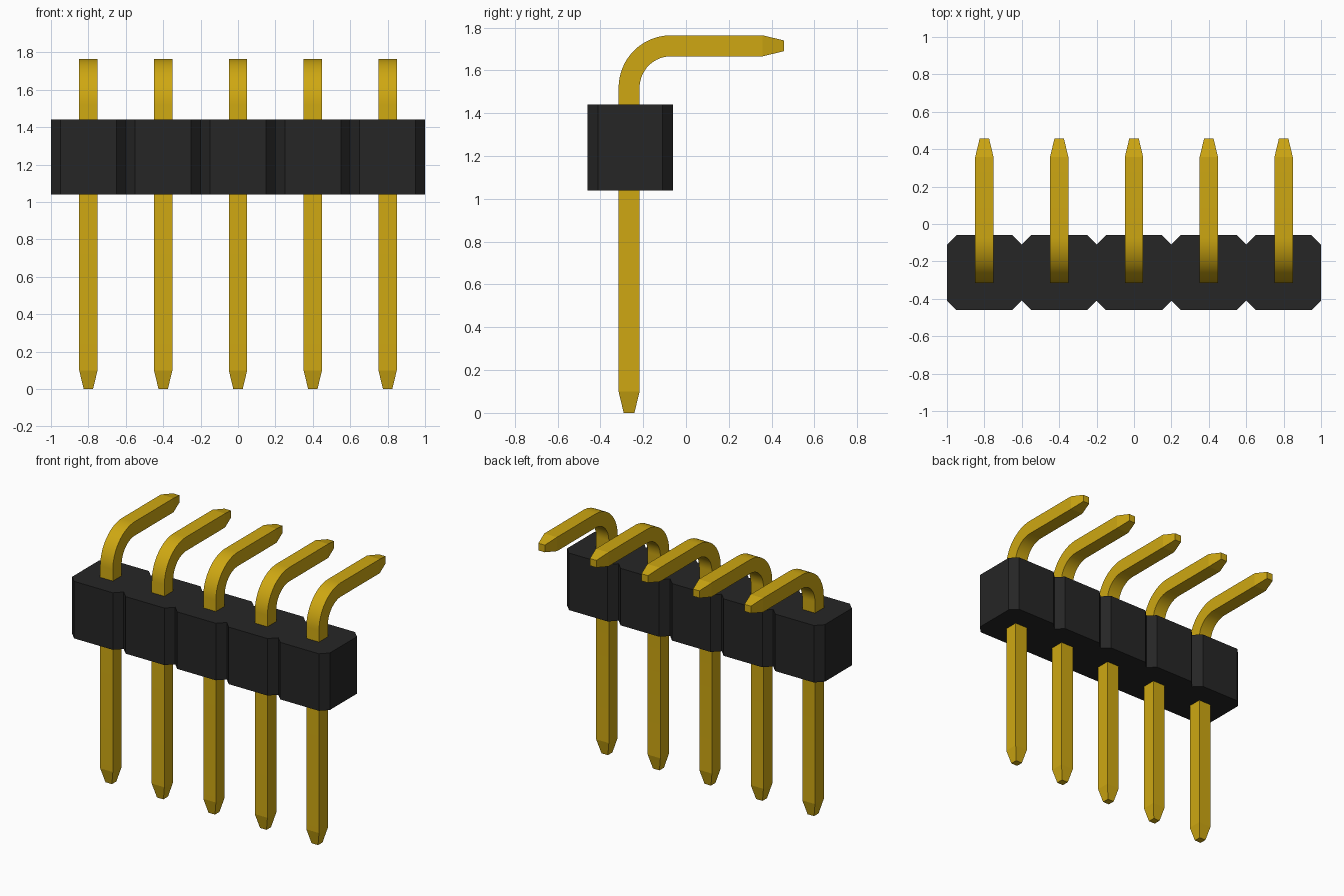
import bpy, bmesh
from math import cos, sin, pi, radians
from mathutils import Vector

cube = bpy.data.objects.get("Cube")
if cube:
    bpy.data.objects.remove(cube, do_unlink=True)

PITCH, COUNT = 0.4, 5
HALF, TIP = 0.049, 0.025          # pin half widths: shaft and tip
BEND_Y, BEND_Z, BEND_R = -0.07, 1.519, 0.196
BEND_STEPS = 16
HOUSE_Y, HOUSE_HALF, CHAMFER = -0.26, 0.2, 0.05
HOUSE_BOTTOM, HOUSE_TOP = 1.04, 1.44
END_Y = 0.458


def material(name, color):
    mat = bpy.data.materials.new(name)
    mat.use_nodes = True
    mat.diffuse_color = (*color, 1)
    mat.node_tree.nodes["Principled BSDF"].inputs["Base Color"].default_value = (*color, 1)
    return mat


def make_object(name, bm, mat):
    bmesh.ops.recalc_face_normals(bm, faces=bm.faces)
    mesh = bpy.data.meshes.new(name)
    bm.to_mesh(mesh)
    bm.free()
    mesh.materials.append(mat)
    obj = bpy.data.objects.new(name, mesh)
    bpy.context.collection.objects.link(obj)
    return obj


def build_housing(mat):
    # Scalloped outline: each cell is a square with chamfered corners
    side = []
    for i in range(COUNT):
        x = (i - (COUNT - 1) / 2) * PITCH
        h, c = HOUSE_HALF, CHAMFER
        side += [(x - h, h - c), (x - h + c, h), (x + h - c, h)]
    side.append((COUNT * PITCH / 2, HOUSE_HALF - CHAMFER))
    outline = side + [(x, -y) for x, y in reversed(side)]
    bm = bmesh.new()
    base = bm.faces.new([bm.verts.new((x, HOUSE_Y + y, HOUSE_BOTTOM)) for x, y in outline])
    top = bmesh.ops.extrude_face_region(bm, geom=[base], use_keep_orig=True)["geom"]
    verts = [v for v in top if isinstance(v, bmesh.types.BMVert)]
    bmesh.ops.translate(bm, verts=verts, vec=(0, 0, HOUSE_TOP - HOUSE_BOTTOM))
    return make_object("housing", bm, mat)


def build_pin(mat):
    # Stations along the pin: centre y, centre z, bend angle, half width
    shaft_y, arm_z = BEND_Y - BEND_R, BEND_Z + BEND_R
    stations = [(shaft_y, 0, 0, TIP), (shaft_y, 0.1, 0, HALF)]
    for i in range(BEND_STEPS + 1):
        a = pi / 2 * i / BEND_STEPS
        stations.append((BEND_Y - BEND_R * cos(a), BEND_Z + BEND_R * sin(a), a, HALF))
    stations += [(END_Y - 0.1, arm_z, pi / 2, HALF), (END_Y, arm_z, pi / 2, TIP)]

    # Square section swept through the stations
    bm = bmesh.new()
    rings = []
    for y, z, a, h in stations:
        centre, out = Vector((0, y, z)), Vector((0, -cos(a), sin(a)))
        across = Vector((1, 0, 0))
        rings.append([bm.verts.new(centre + across * u * h + out * v * h)
                      for u, v in ((-1, -1), (1, -1), (1, 1), (-1, 1))])
    for r, s in zip(rings, rings[1:]):
        for k in range(4):
            n = (k + 1) % 4
            bm.faces.new((r[k], r[n], s[n], s[k]))
    bm.faces.new(rings[0])
    bm.faces.new(rings[-1])
    return make_object("pin_1", bm, mat)


black = material("black plastic", (0.019, 0.019, 0.019))
gold = material("gold metal", (0.62, 0.39, 0.006))

build_housing(black)
pin = build_pin(gold)

# Smooth only the bend, keeping square edges and tapers crisp
bpy.ops.object.select_all(action="DESELECT")
pin.select_set(True)
bpy.context.view_layer.objects.active = pin
bpy.ops.object.shade_smooth_by_angle(angle=radians(10))

# Repeat the pin along the row
for i in range(COUNT):
    obj = pin if i == 0 else pin.copy()
    if i:
        obj.name = f"pin_{i + 1}"
        bpy.context.collection.objects.link(obj)
    obj.location.x = (i - (COUNT - 1) / 2) * PITCH
